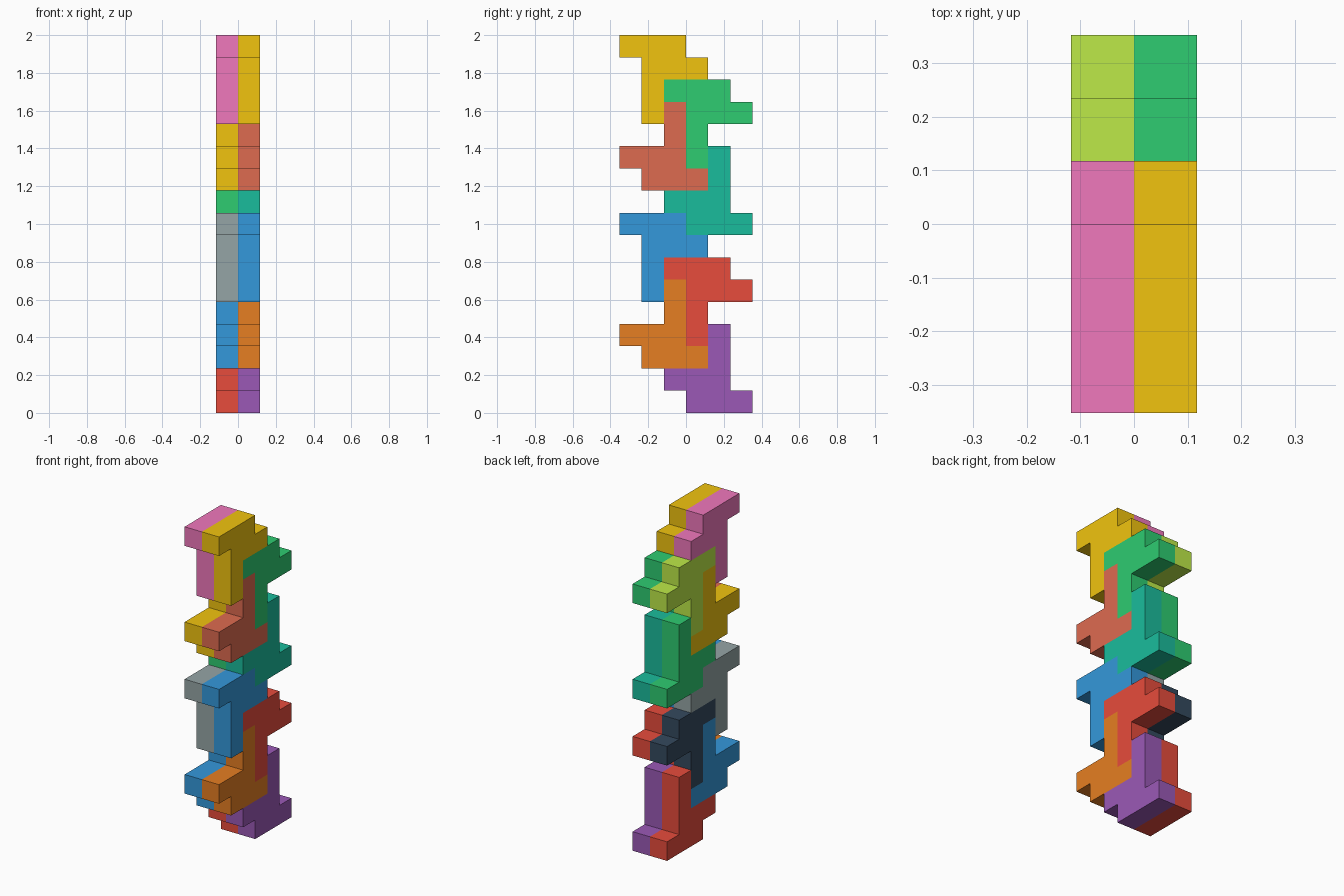
import bpy, bmesh

if "Cube" in bpy.data.objects:
    bpy.data.objects.remove(bpy.data.objects["Cube"])

U = 2 / 17  # one cell of the puzzle grid

# Side outline of one piece in cells (y, z)
OUTLINE = [(0, 0), (3, 0), (3, 1), (2, 1), (2, 4),
           (1, 4), (1, 2), (-1, 2), (-1, 1), (0, 1)]

# Placement of the four interlocking pieces: sign (-1 = half turn), y and z shift
PLACES = [(1, 0, 0), (1, -2, 2), (-1, 2, 7), (-1, 0, 9)]

RIGHT = [("purple", "9b59b6"), ("orange", "e67e22"), ("red", "e74c3c"), ("blue", "3498db"),
         ("teal", "1abc9c"), ("salmon", "de6b50"), ("green", "2ecc71"), ("yellow", "f1c40f")]
LEFT = [("red", "e74c3c"), ("blue", "3498db"), ("navy", "34495e"), ("grey", "95a5a6"),
        ("green", "2ecc71"), ("yellow", "f1c40f"), ("lime", "bdea48"), ("pink", "f078bc")]


def material(name, code):
    mat = bpy.data.materials.get(name)
    if mat is None:
        mat = bpy.data.materials.new(name)
        srgb = [int(code[i:i + 2], 16) / 255 for i in (0, 2, 4)]
        mat.diffuse_color = [((c + 0.055) / 1.055) ** 2.4 if c > 0.04045 else c / 12.92
                             for c in srgb] + [1]
        mat.use_nodes = True
        mat.node_tree.nodes["Principled BSDF"].inputs["Base Color"].default_value = mat.diffuse_color
    return mat


def piece(name, x0, sign, dy, dz, mat):
    bm = bmesh.new()
    verts = [bm.verts.new((x0, (sign * y + dy) * U, (sign * z + dz) * U)) for y, z in OUTLINE]
    face = bm.faces.new(verts)
    top = bmesh.ops.extrude_face_region(bm, geom=[face])["geom"]
    bmesh.ops.translate(bm, vec=(U, 0, 0),
                        verts=[v for v in top if isinstance(v, bmesh.types.BMVert)])
    bmesh.ops.recalc_face_normals(bm, faces=bm.faces)
    mesh = bpy.data.meshes.new(name)
    bm.to_mesh(mesh)
    bm.free()
    mesh.materials.append(mat)
    bpy.context.collection.objects.link(bpy.data.objects.new(name, mesh))


# Two layers side by side; the four-piece pattern repeats every eight cells
for side, x0, colours in (("right", 0, RIGHT), ("left", -U, LEFT)):
    for i, (colour, code) in enumerate(colours):
        sign, dy, dz = PLACES[i % 4]
        piece(f"{side}_{colour}_piece", x0, sign, dy, dz + 8 * (i // 4), material(colour, code))
